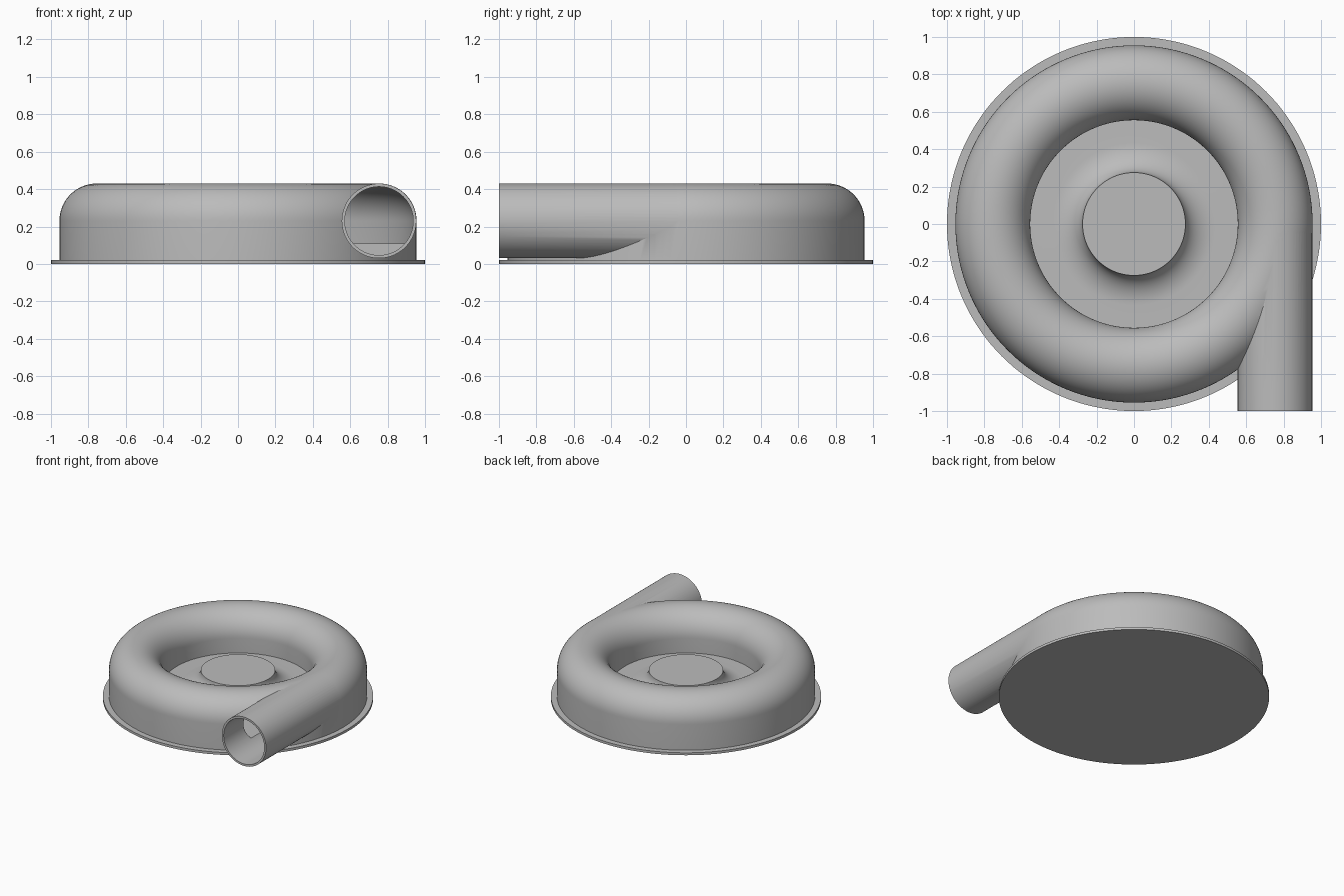
import bpy, bmesh
from math import sin, cos, pi, radians
from mathutils import Matrix

cube = bpy.data.objects.get("Cube")
if cube:
    bpy.data.objects.remove(cube, do_unlink=True)

# Single cast-metal grey
grey = bpy.data.materials.new("casting_grey")
grey.use_nodes = True
colour = (0.5, 0.5, 0.5, 1)
grey.diffuse_color = colour
grey.node_tree.nodes["Principled BSDF"].inputs["Base Color"].default_value = colour

TUBE_R, TUBE_Z = 0.755, 0.23     # centre of the ring's cross-section
FLOOR, WALL = 0.11, 0.015


def finish(name, bm):
    bmesh.ops.remove_doubles(bm, verts=bm.verts, dist=1e-5)
    bmesh.ops.recalc_face_normals(bm, faces=bm.faces)
    mesh = bpy.data.meshes.new(name)
    bm.to_mesh(mesh)
    bm.free()
    mesh.materials.append(grey)
    obj = bpy.data.objects.new(name, mesh)
    bpy.context.collection.objects.link(obj)
    return obj


def lathe(name, profile, closed=False, steps=144):
    """Turn an (r, z) profile around the z axis."""
    bm = bmesh.new()
    verts = [bm.verts.new((r, 0, z)) for r, z in profile]
    pairs = list(zip(verts, verts[1:]))
    if closed:
        pairs.append((verts[-1], verts[0]))
    edges = [bm.edges.new(p) for p in pairs]
    bmesh.ops.spin(bm, geom=verts + edges, cent=(0, 0, 0), axis=(0, 0, 1),
                   angle=2 * pi, steps=steps, use_merge=True)
    return finish(name, bm)


def rod(name, radius, y0, y1):
    """Cylinder along y on the outlet's axis."""
    bm = bmesh.new()
    place = (Matrix.Translation((TUBE_R - 0.001, (y0 + y1) / 2, TUBE_Z))
             @ Matrix.Rotation(pi / 2, 4, 'X'))
    bmesh.ops.create_cone(bm, cap_ends=True, segments=72, radius1=radius,
                          radius2=radius, depth=y1 - y0, matrix=place)
    return finish(name, bm)


def arc(cr, cz, rad_r, rad_z, a0, a1, n):
    angles = [radians(a0 + (a1 - a0) * i / n) for i in range(n + 1)]
    return [(cr + rad_r * cos(a), cz + rad_z * sin(a)) for a in angles]


def smooth(obj):
    bpy.ops.object.select_all(action='DESELECT')
    obj.select_set(True)
    bpy.context.view_layer.objects.active = obj
    bpy.ops.object.shade_smooth_by_angle(angle=radians(30))


# Round mounting plate
plate = lathe("base_plate", [(0, 0), (1, 0), (1, 0.02), (0, 0.02)])

# Housing: straight outer wall, domed ring, recessed floor and flared hub
hub_r, flare = 0.275, 0.16
outline = [(0, 0.015), (0.955, 0.015)]
outline += arc(TUBE_R, TUBE_Z, 0.2, 0.2, 0, 180, 32)
outline += [(0.555, FLOOR)]
outline += arc(hub_r + flare, TUBE_Z, flare, TUBE_Z - FLOOR, 270, 180, 12)
outline += [(0, TUBE_Z)]
housing = lathe("volute_housing", outline)

# Hollow inside of the ring, and the outlet pipe with its bore
inner = 0.2 - WALL
cavity = lathe("ring_cavity", arc(TUBE_R, TUBE_Z, inner, inner, 0, 180, 32)
               + [(TUBE_R - inner, FLOOR), (TUBE_R + inner, FLOOR)], closed=True)
pipe = rod("outlet_pipe", 0.1995, -1, -0.03)
bore = rod("outlet_bore", 0.183, -1.1, -0.03)

for tool, operation in ((pipe, 'UNION'), (cavity, 'DIFFERENCE'), (bore, 'DIFFERENCE')):
    mod = housing.modifiers.new(tool.name, 'BOOLEAN')
    mod.object, mod.operation, mod.solver = tool, operation, 'EXACT'

# Apply the cuts and drop the helpers
graph = bpy.context.evaluated_depsgraph_get()
result = bpy.data.meshes.new_from_object(housing.evaluated_get(graph))
housing.modifiers.clear()
housing.data = result
for tool in (pipe, cavity, bore):
    bpy.data.objects.remove(tool, do_unlink=True)

for obj in (plate, housing):
    smooth(obj)
